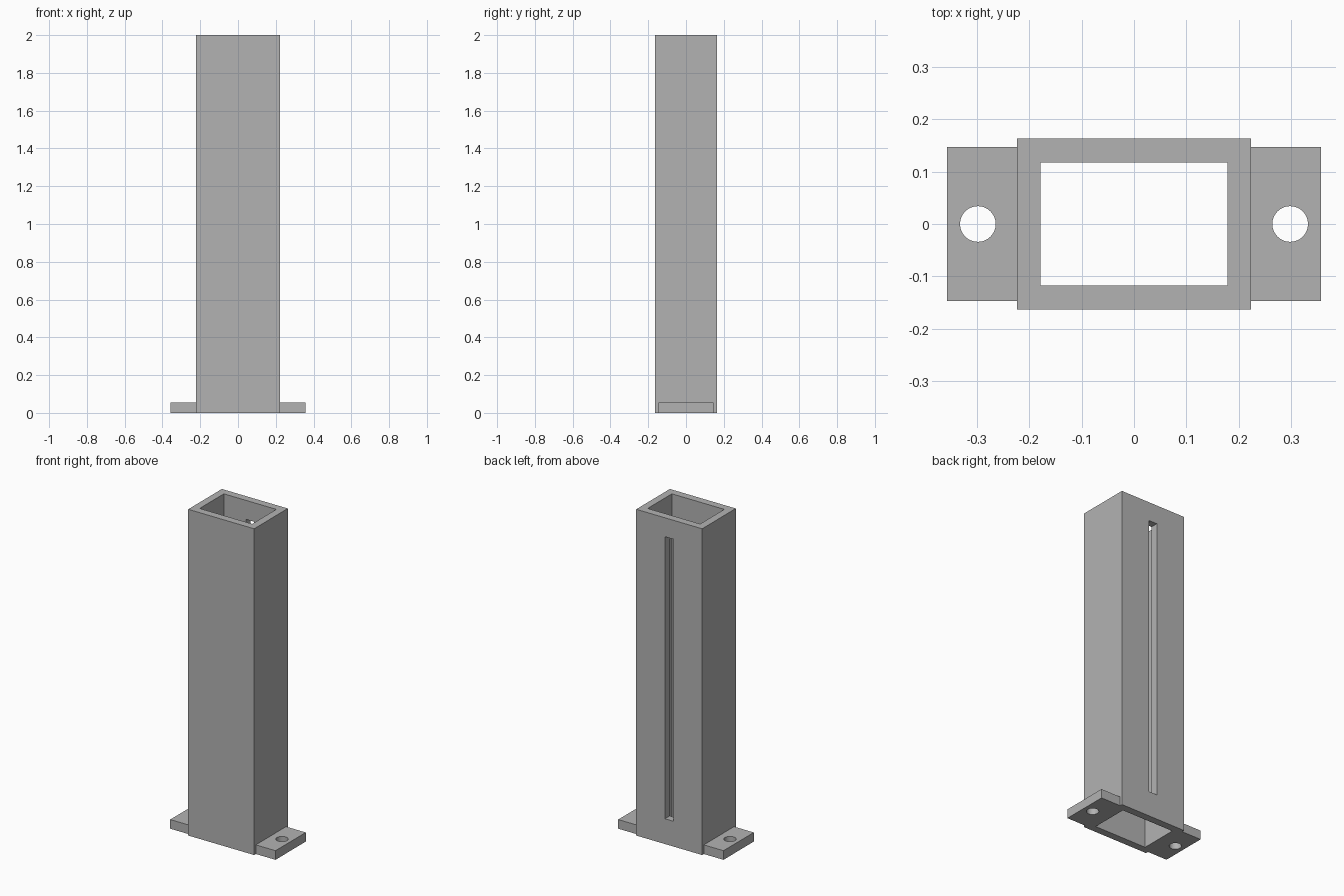
import bpy

if "Cube" in bpy.data.objects:
    bpy.data.objects.remove(bpy.data.objects["Cube"], do_unlink=True)

grey = bpy.data.materials.new("plain grey")
grey.use_nodes = True
COLOR = (0.45, 0.45, 0.45, 1)
grey.diffuse_color = COLOR
grey.node_tree.nodes["Principled BSDF"].inputs["Base Color"].default_value = COLOR


def box(name, x, y, z):
    """Box from three (low, high) ranges."""
    spans = (x, y, z)
    bpy.ops.mesh.primitive_cube_add(size=1, location=[sum(s) / 2 for s in spans])
    ob = bpy.context.object
    ob.name = name
    ob.scale = [s[1] - s[0] for s in spans]
    bpy.ops.object.transform_apply(location=True, rotation=False, scale=True)
    ob.data.materials.append(grey)
    return ob


def combine(target, tool, operation):
    """Apply a boolean and remove the tool object."""
    mod = target.modifiers.new("boolean", "BOOLEAN")
    mod.object, mod.operation, mod.solver = tool, operation, "EXACT"
    bpy.context.view_layer.objects.active = target
    bpy.ops.object.modifier_apply(modifier=mod.name)
    bpy.data.objects.remove(tool, do_unlink=True)


# Upright column standing through the mounting plate
column = box("column_with_flange", (-0.2235, 0.2235), (-0.163, 0.163), (0, 2))
plate = box("mounting_plate", (-0.357, 0.357), (-0.1465, 0.1465), (0, 0.056))
combine(column, plate, "UNION")

# Rectangular channel through the full height
combine(column, box("channel", (-0.178, 0.178), (-0.117, 0.117), (-0.1, 2.1)), "DIFFERENCE")

# Long slot through the back wall only
combine(column, box("slot", (-0.028, 0.028), (0.05, 0.25), (0.155, 1.884)), "DIFFERENCE")

# Screw hole in each ear of the plate
for side in (-1, 1):
    bpy.ops.mesh.primitive_cylinder_add(vertices=48, radius=0.034, depth=0.3,
                                        location=(side * 0.298, 0, 0))
    hole = bpy.context.object
    hole.data.materials.append(grey)
    combine(column, hole, "DIFFERENCE")

# Smooth hole walls, crisp edges elsewhere
bpy.ops.object.select_all(action="DESELECT")
column.select_set(True)
bpy.context.view_layer.objects.active = column
bpy.ops.object.shade_smooth_by_angle()
